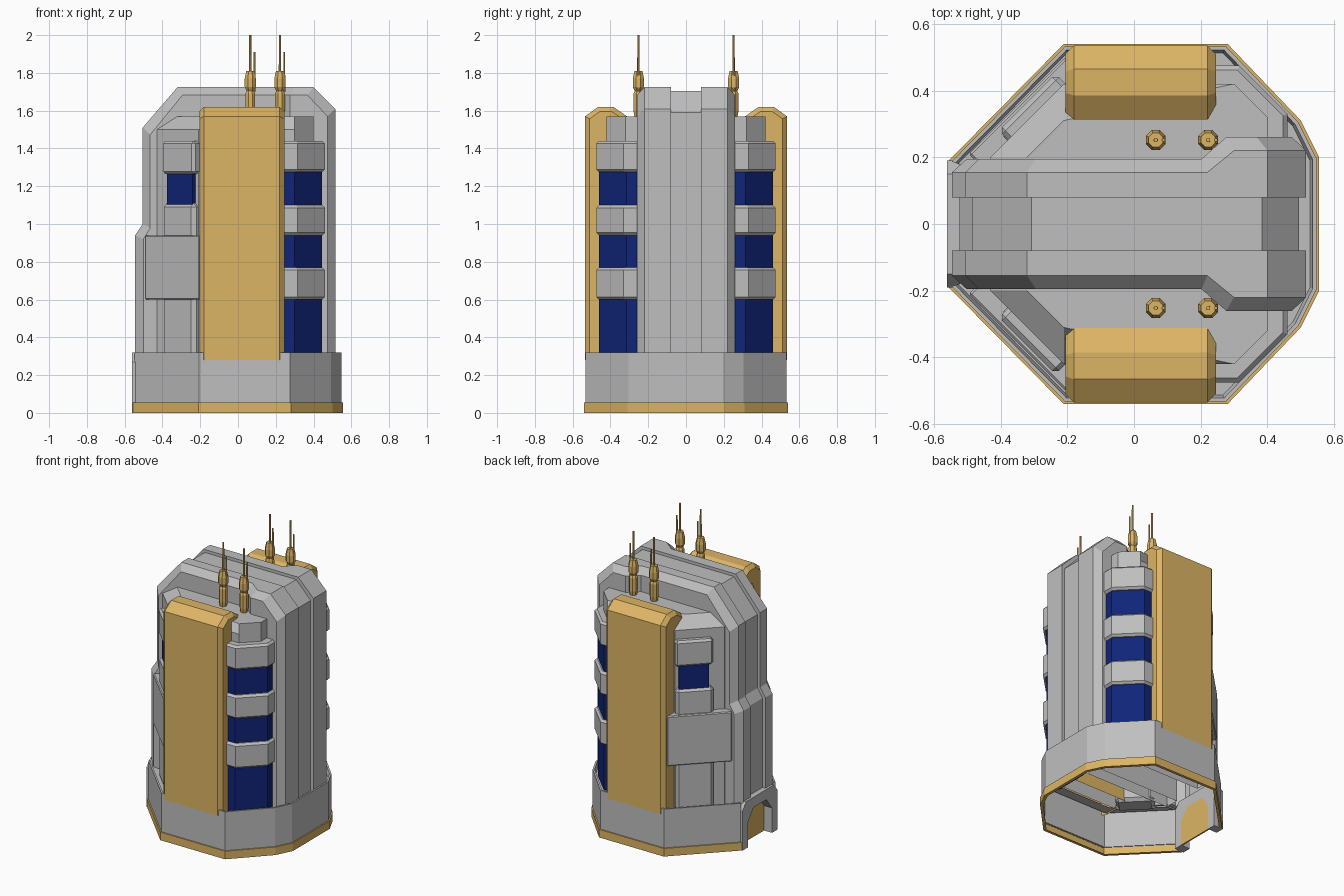
import bpy, bmesh
from math import cos, sin, pi

cube = bpy.data.objects.get("Cube")
if cube:
    bpy.data.objects.remove(cube, do_unlink=True)


def material(name, rgb):
    m = bpy.data.materials.new(name)
    m.use_nodes = True
    m.diffuse_color = (*rgb, 1)
    m.node_tree.nodes["Principled BSDF"].inputs["Base Color"].default_value = (*rgb, 1)
    return m


GREY = material("light grey", (0.52, 0.52, 0.52))
GOLD = material("gold", (0.72, 0.46, 0.13))
BLUE = material("deep blue", (0.005, 0.018, 0.19))


def loft(name, loops, mat, closed=True, start=False, end=True, bevel=0):
    """Skin a stack of matching point loops, with optional end caps."""
    bm = bmesh.new()
    rows = [[bm.verts.new(p) for p in loop] for loop in loops]
    n = len(rows[0])
    for a, b in zip(rows, rows[1:]):
        for i in range(n if closed else n - 1):
            j = (i + 1) % n
            bm.faces.new((a[i], a[j], b[j], b[i]))
    if start:
        bm.faces.new(rows[0][::-1])
    if end:
        bm.faces.new(rows[-1])
    bmesh.ops.remove_doubles(bm, verts=bm.verts, dist=0.0001)
    bmesh.ops.dissolve_degenerate(bm, edges=bm.edges, dist=0.0001)
    bmesh.ops.recalc_face_normals(bm, faces=bm.faces)
    me = bpy.data.meshes.new(name)
    bm.to_mesh(me)
    bm.free()
    me.materials.append(mat)
    ob = bpy.data.objects.new(name, me)
    bpy.context.collection.objects.link(ob)
    if bevel:
        mod = ob.modifiers.new("edge_bevel", "BEVEL")
        mod.width, mod.segments = bevel, 1
        mod.limit_method, mod.angle_limit = "ANGLE", pi / 3
    return ob


def prism(name, outline, z0, z1, mat, bevel=0, start=True):
    return loft(name, [[(x, y, z) for x, y in outline] for z in (z0, z1)],
                mat, start=start, bevel=bevel)


FLOOR = 0.28

# Base skirt: open at the doorway on the -x side
half = [(-0.555, 0.19), (-0.21, 0.54), (0.28, 0.54), (0.5, 0.31), (0.555, 0.2)]
outline = half + [(x, -y) for x, y in half[::-1]]


def skirt(name, section, mat):
    loft(name, [[(x * k, y * k, z) for x, y in outline] for k, z in section],
         mat, closed=False, end=False)


skirt("base_wall", [(0.985, 0.05), (0.985, 0.32), (0.965, 0.32), (0.95, 0.29), (0.82, 0.29)], GREY)
skirt("base_trim", [(0.965, 0), (1, 0), (1, 0.055), (0.975, 0.055)], GOLD)

# Doorway frame and recessed door
arch = [(0.13, 0), (0.13, 0.17), (0.07, 0.25)]
hood = [(0.19, 0), (0.19, 0.27), (0.15, 0.32)]


def both(path):
    return path + [(-y, z) for y, z in path[::-1]]


frame = both(hood) + both(arch)[::-1]
loft("door_frame", [[(x, y, z) for y, z in frame] for x in (-0.56, -0.49)], GREY, start=True)
loft("door", [[(x, y, z) for y, z in both(arch)] for x in (-0.5, -0.49)], GOLD, start=True)

# Central spine: an arch seen from the front, widening towards +x
spine = [(-0.545, FLOOR), (-0.545, 0.94), (-0.505, 1.0), (-0.505, 1.51), (-0.32, 1.725),
         (0.22, 1.725), (0.3, 1.725), (0.4, 1.725), (0.515, 1.61), (0.515, FLOOR)]


def shrink(kx, kz):
    return [(x * kx, FLOOR + (z - FLOOR) * kz) for x, z in spine]


def width(x):
    return 0.195 + 0.065 * min(1, max(0, (x - 0.22) / 0.08))


groove = shrink(0.96, 0.986)
loft("spine_groove", [[(x, y, z) for x, z in groove] for y in (-0.09, 0.09)],
     GREY, closed=False, end=False)

for side, s in (("front", -1), ("back", 1)):
    wide = [s * width(x) for x, z in spine]
    inner = shrink(0.92, 0.97)
    rail = [
        [(x, s * 0.08, z) for x, z in groove],
        [(x, s * 0.08, z) for x, z in spine],
        [(x, w - s * 0.04, z) for (x, z), w in zip(spine, wide)],
        [(x, w, z) for (x, z), w in zip(inner, wide)],
        [(x, w, FLOOR) for (x, z), w in zip(inner, wide)],
    ]
    loft(side + "_spine_rail", rail, GREY, closed=False, end=False)

    # Core body with a sloped shoulder on the -x corner
    right = [(0.3, 0.42), (0.4, 0.32), (0.4, 0.1)]
    low = [(-0.43, 0.1), (-0.43, 0.2), (-0.21, 0.42)] + right
    top = [(-0.32, 0.1), (-0.32, 0.2), (-0.21, 0.31)] + right
    loft(side + "_core", [[(x, s * y, z) for x, y in ring]
                          for ring, z in ((low, FLOOR), (low, 1.5), (top, 1.57))], GREY)

    # Gold pillar with a hooded top
    hoodline = [(0.535, FLOOR), (0.535, 1.57), (0.465, 1.62), (0.385, 1.62),
                (0.305, 1.565), (0.305, FLOOR)]
    loft(side + "_pillar", [[(x, s * y, z) for y, z in hoodline] for x in (-0.205, 0.245)],
         GOLD, closed=False, start=True, bevel=0.025)

    # Corner tower: window column wrapped by bands
    def corner(grow):
        pts = [(0.22, 0.46), (0.3, 0.46), (0.445, 0.315), (0.445, 0.22)]
        return [(x + (grow if i else 0), s * (y + grow)) for i, (x, y) in enumerate(pts)] \
            + [(0.22, s * 0.22)]

    prism(side + "_window_column", corner(0), FLOOR, 1.4, BLUE, start=False)
    for i, (z0, z1) in enumerate(((0.6, 0.77), (0.94, 1.1), (1.275, 1.44))):
        prism(f"{side}_tower_band_{i + 1}", corner(0.015), z0, z1, GREY, bevel=0.014)

    # Diagonal corner: column, cross plate, small window and top band
    def diagonal(name, x0, x1, offset, z0, z1, mat, bevel=0, depth=0.1):
        pts = [(x0, x0 + offset), (x1, x1 + offset),
               (x1 + depth, x1 + offset - depth), (x0 + depth, x0 + offset - depth)]
        prism(f"{side}_{name}", [(x, s * y) for x, y in pts], z0, z1, mat, bevel)

    diagonal("buttress", -0.405, -0.235, 0.68, FLOOR, 1.11, GREY, 0.02)
    diagonal("cross_plate", -0.495, -0.205, 0.705, 0.6, 0.94, GREY, 0.006)
    diagonal("small_window", -0.375, -0.24, 0.66, 1.08, 1.3, BLUE)
    diagonal("top_band", -0.405, -0.235, 0.685, 1.265, 1.44, GREY, 0.014)

    # Antennas: turned body, tall rod and short rod
    def turned(name, x, y, section):
        loft(name, [[(x + r * cos(k * pi / 4 + pi / 8), y + r * sin(k * pi / 4 + pi / 8), z)
                     for k in range(8)] for r, z in section], GOLD, start=True)

    for i, x in enumerate((0.065, 0.222)):
        y = s * 0.252
        name = f"{side}_antenna_{i + 1}"
        turned(name + "_body", x, y, [(0.02, 1.55), (0.028, 1.6), (0.028, 1.69), (0.021, 1.705),
                                      (0.032, 1.725), (0.032, 1.77), (0.023, 1.81)])
        turned(name + "_tall_rod", x, y, [(0.007, 1.8), (0.006, 2.0)])
        turned(name + "_short_rod", x + 0.023, y, [(0.006, 1.7), (0.005, 1.91)])
